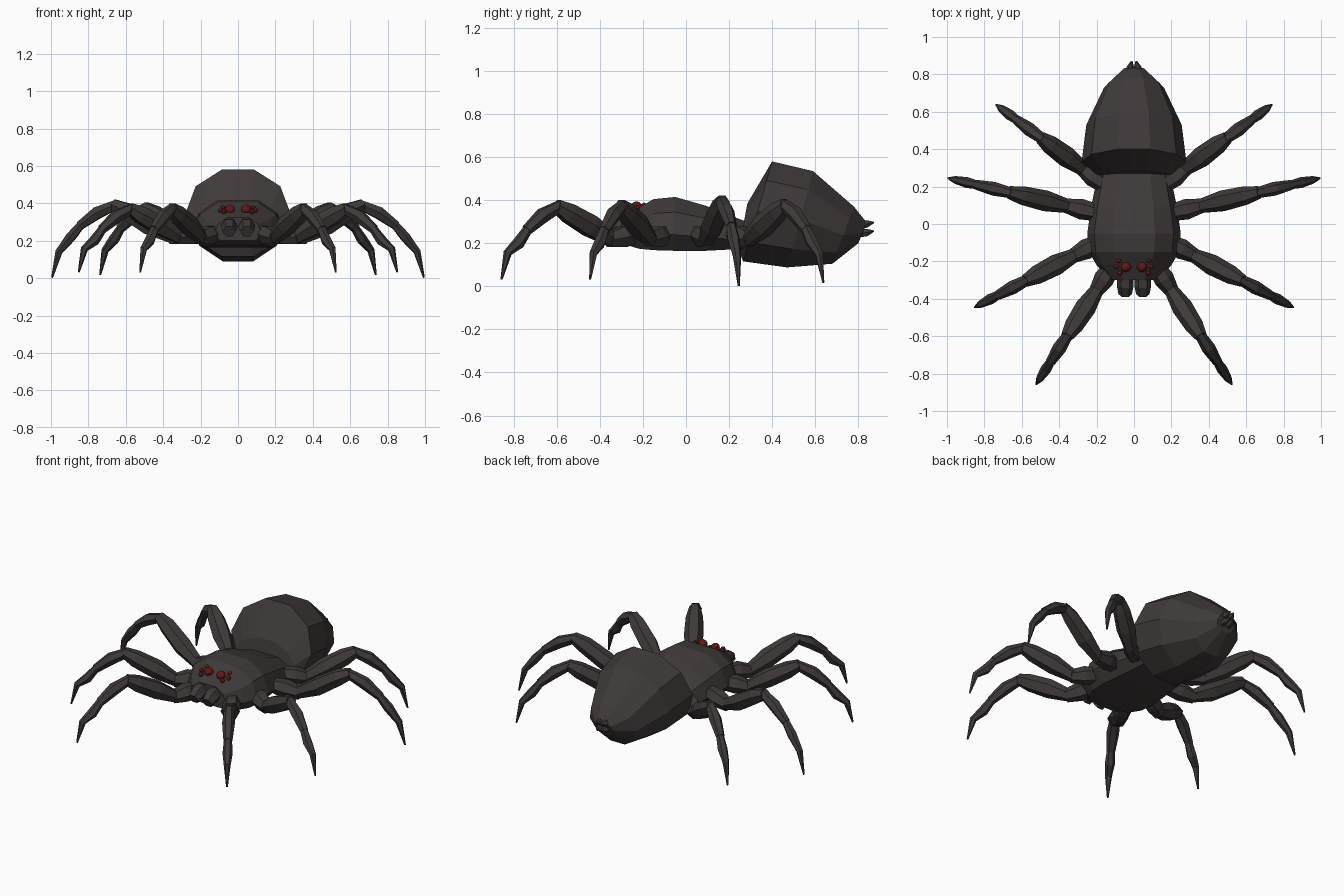
import bpy, bmesh, math
from mathutils import Vector

if "Cube" in bpy.data.objects:
    bpy.data.objects.remove(bpy.data.objects["Cube"])


def material(name, rgb):
    m = bpy.data.materials.new(name)
    m.diffuse_color = (*rgb, 1)
    m.use_nodes = True
    m.node_tree.nodes["Principled BSDF"].inputs["Base Color"].default_value = m.diffuse_color
    return m


SHELL = material("dark brown shell", (0.05, 0.042, 0.041))
RED = material("dark red", (0.13, 0.012, 0.012))


def finish(bm, name, mat, mirror=False):
    bmesh.ops.recalc_face_normals(bm, faces=bm.faces)
    me = bpy.data.meshes.new(name)
    bm.to_mesh(me)
    bm.free()
    me.materials.append(mat)
    ob = bpy.data.objects.new(name, me)
    bpy.context.collection.objects.link(ob)
    if mirror:
        ob.modifiers.new("Mirror", 'MIRROR')
    return ob


def loft(bm, rings):
    """Skin a list of closed rings and cap both ends."""
    loops = [[bm.verts.new(p) for p in r] for r in rings]
    n = len(loops[0])
    for a, b in zip(loops, loops[1:]):
        for i in range(n):
            bm.faces.new((a[i], a[(i + 1) % n], b[(i + 1) % n], b[i]))
    bm.faces.new(loops[0])
    bm.faces.new(loops[-1])


def tube(bm, pts, radii, side, sides=6):
    """Tapered limb segment along pts; side is the horizontal cross axis."""
    pts = [Vector(p) for p in pts]
    rings = []
    for i, (p, r) in enumerate(zip(pts, radii)):
        d = (pts[min(i + 1, len(pts) - 1)] - pts[max(i - 1, 0)]).normalized()
        up = d.cross(side).normalized()
        rings.append([p + r * (math.cos(a) * side + math.sin(a) * up)
                      for a in (math.tau * k / sides for k in range(sides))])
    loft(bm, rings)


# Abdomen: tilted ten-sided rings, each given by top (y, z), bottom (y, z), half width
bm = bmesh.new()
rings = []
for ty, tz, by, bz, w in ((.285, .385, .245, .17, .20), (.40, .58, .265, .116, .28),
                          (.59, .535, .47, .088, .255), (.78, .37, .68, .105, .16),
                          (.84, .295, .80, .20, .065)):
    ring = []
    for k in range(10):
        a = math.radians(18 + 36 * k)
        v = math.cos(a) / math.cos(math.radians(18)) / 2
        ring.append((w * math.sin(a), (ty + by) / 2 + v * (ty - by), (tz + bz) / 2 + v * (tz - bz)))
    rings.append(ring)
loft(bm, rings)
finish(bm, "abdomen", SHELL)

# Head and thorax: y, half width, top z, bottom z
half = ((.45, 1), (.85, .72), (1, .3), (.75, 0))
section = half + tuple((-x, z) for x, z in reversed(half))
bm = bmesh.new()
loft(bm, [[(x * w, y, b + z * (t - b)) for x, z in section] for y, w, t, b in (
    (-.30, .125, .325, .20), (-.22, .20, .365, .175), (-.15, .24, .405, .168),
    (-.05, .25, .415, .165), (.09, .23, .375, .165), (.28, .19, .30, .175))])
finish(bm, "head_and_thorax", SHELL)

# Jaws
bm = bmesh.new()
tube(bm, [(.047, -.26, .285), (.047, -.33, .275), (.047, -.375, .25)],
     [.042, .045, .036], Vector((1, 0, 0)))
finish(bm, "jaws", SHELL, True)

# Spinnerets
bm = bmesh.new()
for z in (.285, .245):
    tube(bm, [(.02, .80, z), (.02, .84, z + .005), (.012, .872, z + .012)],
         [.022, .02, .004], Vector((1, 0, 0)))
finish(bm, "spinnerets", SHELL, True)

# Legs: hip (x, y), foot (x, y), foot height, knee height
legs = {"front_leg": (.12, -.23, .525, -.86, .03, .375),
        "second_leg": (.19, -.10, .855, -.447, .03, .375),
        "third_leg": (.20, .06, .998, .246, 0, .395),
        "rear_leg": (.16, .21, .74, .64, .015, .38)}
for name, (hx, hy, fx, fy, fz, kz) in legs.items():
    along = Vector((fx - hx, fy - hy, 0))
    side = Vector((along.y, -along.x, 0)).normalized()

    def at(t, z):
        return Vector((hx, hy, z)) + along * t

    bm = bmesh.new()
    tube(bm, [at(0, .24), at(.10, .23), at(.21, .215)], [.045, .055, .038], side)          # hip
    tube(bm, [at(.18, .215), at(.34, .28), at(.50, kz - .035), at(.59, kz)],
         [.036, .056, .050, .033], side)                                                 # thigh
    tube(bm, [at(.56, kz), at(.69, kz - .045), at(.81, kz - .115)], [.028, .037, .026], side)  # shin
    tube(bm, [at(.79, kz - .10), at(.87, kz - .175), at(.95, .14 + fz / 2), at(.995, fz + .002)],
         [.022, .029, .020, .005], side)                                                 # foot
    finish(bm, name, SHELL, True)

# Eyes: one large and three small on each side
bm = bmesh.new()
for x, y, z, r in ((.043, -.23, .368, .027), (.08, -.195, .375, .014),
                   (.093, -.228, .363, .014), (.075, -.262, .356, .014)):
    s = bmesh.ops.create_icosphere(bm, subdivisions=2, radius=r)
    bmesh.ops.translate(bm, verts=s["verts"], vec=(x, y, z))
finish(bm, "eyes", RED, True)
